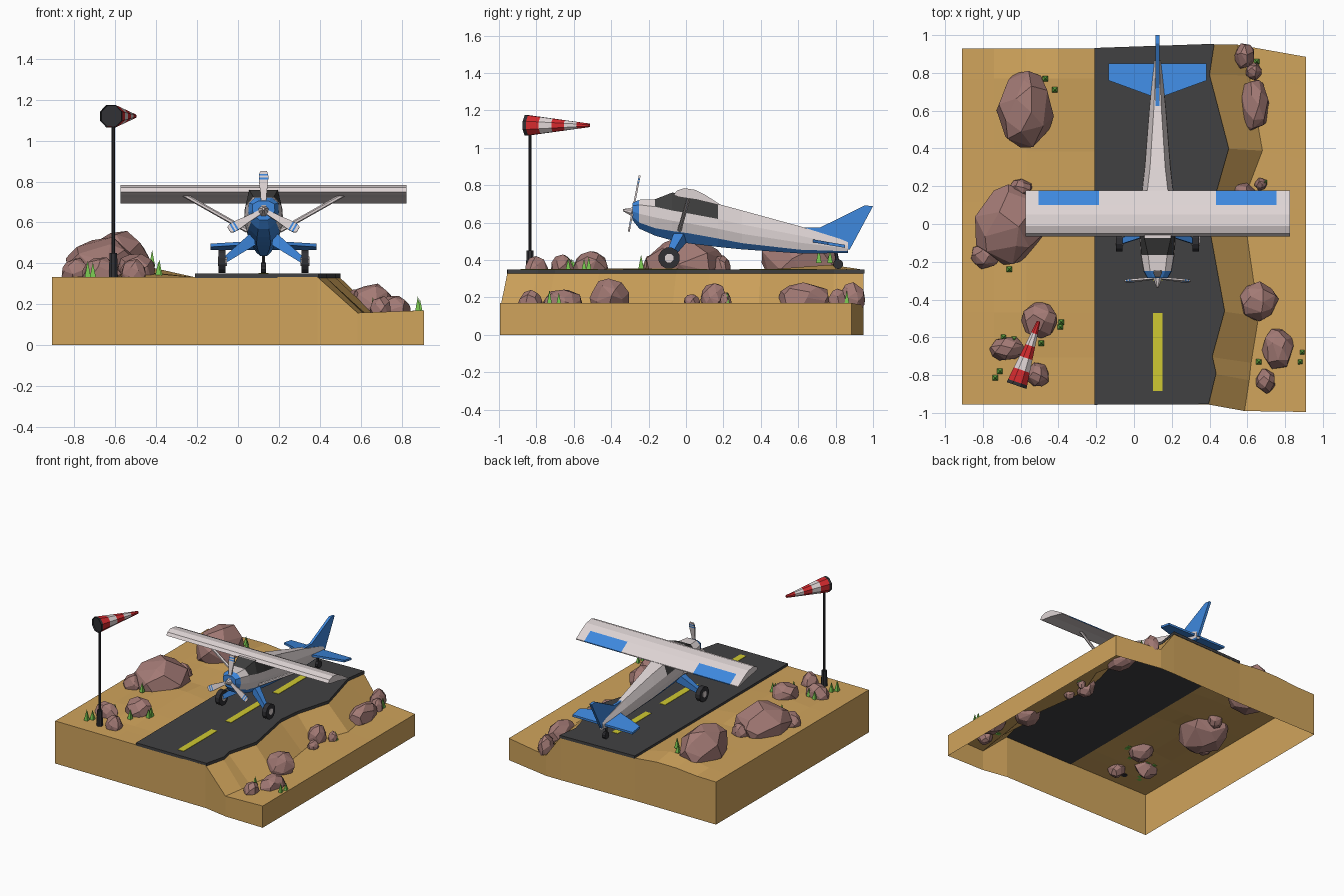
import bpy, bmesh, math, random
from mathutils import Vector, Matrix

if "Cube" in bpy.data.objects:
    bpy.data.objects.remove(bpy.data.objects["Cube"])

random.seed(4)


def material(name, r, g, b):
    m = bpy.data.materials.new(name)
    m.diffuse_color = [((c / 255 + .055) / 1.055) ** 2.4 for c in (r, g, b)] + [1]
    m.use_nodes = True
    m.node_tree.nodes["Principled BSDF"].inputs["Base Color"].default_value = m.diffuse_color
    return m


SAND = material("sand", 208, 164, 92)
ROCK = material("rock", 163, 122, 117)
ASPHALT = material("asphalt", 65, 65, 66)
YELLOW = material("yellow_paint", 208, 201, 50)
WHITE = material("white_paint", 222, 212, 212)
BLUE = material("blue_paint", 62, 136, 222)
RED = material("red_cloth", 212, 42, 46)
GRASS = material("grass_green", 118, 195, 78)
BLACK = material("dark_rubber", 48, 48, 52)
GLASS = material("dark_glass", 62, 62, 62)
CX = .125  # aircraft centreline


def make(name, verts, faces, mats, idx=None, fix=True):
    me = bpy.data.meshes.new(name)
    me.from_pydata([tuple(v) for v in verts], [], faces)
    for m in mats:
        me.materials.append(m)
    for p, i in zip(me.polygons, idx or []):
        p.material_index = i
    if fix:
        bm = bmesh.new()
        bm.from_mesh(me)
        bmesh.ops.recalc_face_normals(bm, faces=bm.faces)
        bm.to_mesh(me)
        bm.free()
    ob = bpy.data.objects.new(name, me)
    bpy.context.collection.objects.link(ob)
    return ob


def loft(name, rings, mats, rule=lambda i, j: 0, caps=(0, 0)):
    """Skin a list of rings; rule(span, side) gives the material."""
    n = len(rings[0])
    faces, idx = [], []
    for i in range(len(rings) - 1):
        for j in range(n):
            k = (j + 1) % n
            faces.append((i * n + j, i * n + k, i * n + n + k, i * n + n + j))
            idx.append(rule(i, j))
    if caps:
        last = (len(rings) - 1) * n
        faces += [tuple(range(n)), tuple(range(last, last + n))]
        idx += caps
    return make(name, [v for r in rings for v in r], faces, mats, idx)


def ring(c, axis, r, n):
    q = Vector(axis).to_track_quat('Z', 'Y')
    return [Vector(c) + q @ Vector((r * math.cos(math.tau * (k + .5) / n),
                                    r * math.sin(math.tau * (k + .5) / n), 0)) for k in range(n)]


def rod(name, a, b, r0, r1, mat, n=8):
    d = Vector(b) - Vector(a)
    return loft(name, [ring(a, d, r0, n), ring(b, d, r1, n)], [mat])


# Terrain: plateau, broken bank and lower shelf, open underneath
ROWS = [-.95, -.79, -.70, -.46, -.05, .13, .40, .79, .95]
EDGE = [.39, .43, .41, .475, .40, .42, .497, .395, .42]
FOOT = [.585, .61, .62, .66, .60, .575, .68, .61, .545]


def ground(x, y):
    hill = lambda a, b, h: h * math.exp(-((x - a) / .17) ** 2 - ((y - b) / .26) ** 2)
    return .332 + hill(-.5, -.25, .05) + hill(-.48, .68, .06)


cols = [-.91, -.74, -.57, -.40, -.21]
front = [-.955] * 6 + [-.99, -.995]
back = [.93] * 5 + [.95, .95, .885]
verts, faces = [], []
for r, y in enumerate(ROWS):
    t = (y + .95) / 1.9
    for c, x in enumerate(cols + [EDGE[r], FOOT[r], .91]):
        yy = front[c] + t * (back[c] - front[c])
        z = ground(x, yy) if c < 4 else (.332 if c < 6 else (.158 if c == 6 else .17))
        verts.append((x, yy, z))
faces = [(r * 8 + c, r * 8 + c + 1, r * 8 + c + 9, r * 8 + c + 8) for r in range(8) for c in range(7)]
rim = list(range(8)) + [r * 8 + 7 for r in range(1, 9)] + list(range(70, 63, -1)) + [r * 8 for r in range(7, 0, -1)]
base = len(verts)
verts += [(verts[v][0], verts[v][1], 0) for v in rim]
for k in range(len(rim)):
    n = (k + 1) % len(rim)
    faces.append((rim[k], rim[n], base + n, base + k))
make("terrain", verts, faces, [SAND])

# Runway slab with a broken right edge, and its painted dashes
outline = [(-.21, -.957), (-.21, .932)] + [(x + .005, y + (0 if abs(y) < .9 else .004 * y / abs(y)))
                                          for x, y in reversed(list(zip(EDGE, ROWS)))]
loft("runway", [[(x, y, z) for x, y in outline] for z in (.328, .35)], [ASPHALT])
for y in (-.885, -.30, .285):
    loft("runway_dash", [[(CX + a, y + b, z) for a, b in ((-.025, 0), (.025, 0), (.025, .415), (-.025, .415))]
                         for z in (.349, .353)], [YELLOW])


# Boulders: convex hulls of jittered ellipsoids
def rock(x, y, rx, ry, z, top):
    bm = bmesh.new()
    n = 30
    for k in range(n):
        h = 1 - 2 * (k + .5) / n
        a = k * 2.39996 + random.uniform(-.35, .35)
        s = math.sqrt(1 - h * h)
        j = random.uniform(.93, 1.06)
        bm.verts.new((x + rx * s * math.cos(a) * j, y + ry * s * math.sin(a) * j, z + (top - z) * h * j))
    res = bmesh.ops.convex_hull(bm, input=bm.verts)
    bmesh.ops.dissolve_limit(bm, angle_limit=.22, verts=bm.verts, edges=bm.edges)
    me = bpy.data.meshes.new("boulder")
    bm.to_mesh(me)
    bm.free()
    me.materials.append(ROCK)
    bpy.context.collection.objects.link(bpy.data.objects.new("boulder", me))


for r in [(-.58, .60, .155, .21, .39, .575), (-.66, -.01, .19, .22, .36, .53), (-.79, -.17, .075, .07, .35, .43),
          (-.60, .19, .065, .05, .35, .43), (-.50, -.51, .10, .10, .36, .45), (-.67, -.66, .10, .065, .34, .43),
          (-.51, -.80, .065, .065, .34, .42), (.655, -.41, .11, .105, .20, .30), (.765, -.66, .085, .11, .17, .245),
          (.70, -.83, .055, .065, .17, .24), (.64, .63, .08, .15, .19, .28), (.585, .89, .055, .07, .19, .28),
          (.635, .81, .045, .05, .17, .25), (.58, .15, .065, .075, .19, .275), (.67, .21, .035, .035, .17, .23),
          (.63, .03, .04, .045, .17, .22)]:
    rock(*r)

# Grass tufts
for x, y in [(-.47, .77), (-.42, .71), (-.66, -.24), (-.385, -.52), (-.39, -.545), (-.69, -.60), (-.635, -.61),
             (-.49, -.63), (-.735, -.815), (-.71, -.78), (.89, -.68), (.88, -.73), (.66, -.73), (.655, .81),
             (.65, .86), (.69, .22)]:
    z = ground(x, y) if x < 0 else .155
    rod("grass_blade", (x, y, z), (x, y, z + random.uniform(.06, .085)), .021, .001, GRASS, 4)

# Windsock
rod("windsock_pole", (-.61, -.834, .34), (-.61, -.834, 1.15), .01, .01, BLACK)
rod("windsock_pole_foot", (-.61, -.834, .33), (-.61, -.834, .45), .024, .02, BLACK)
A, B = Vector((-.622, -.855, 1.12)), Vector((-.505, -.515, 1.12))
stops = [0, .05, .24, .43, .62, .81, 1]
loft("windsock", [ring(A.lerp(B, t), B - A, .06 - .05 * t, 8) for t in stops], [BLACK, RED, WHITE],
     lambda i, j: 0 if i == 0 else 2 - i % 2, caps=None)
rod("windsock_inside", A.lerp(B, .03), A.lerp(B, .05), .056, .056, BLACK)

# Fuselage: y, half width, bottom, belly line, waist, top, top half width
STATIONS = [(-.285, .055, .612, .63, .69, .705, .025), (-.25, .075, .568, .60, .695, .722, .04),
            (-.165, .09, .53, .57, .685, .725, .05), (-.075, .096, .505, .555, .665, .76, .07),
            (.02, .096, .488, .542, .648, .755, .07), (.17, .085, .47, .515, .62, .70, .055),
            (.30, .07, .457, .49, .59, .665, .04), (.61, .045, .435, .455, .53, .58, .02),
            (.866, .018, .437, .447, .475, .50, .008)]
rings = []
for y, w, bot, belly, waist, top, tw in STATIONS:
    half = [(w * .35, bot), (w * .82, belly), (w, belly * .5 + waist * .5), (w * .96, waist), (tw, top)]
    rings.append([(CX + a, y, z) for a, z in half] + [(CX - a, y, z) for a, z in reversed(half)])


def paint(i, j):
    if i == 0 or j in (0, 8, 9):
        return 1
    if 2 <= i <= 4 and j in (3, 5) or i == 2 and j == 4:
        return 2
    return 0


loft("fuselage", rings, [WHITE, BLUE, GLASS], paint, (1, 0))

# Wing with blue ailerons
AIRFOIL = [(-.065, .748), (-.05, .77), (-.01, .784), (.05, .775), (.10, .75), (.178, .70), (.178, .693),
           (.06, .722), (-.04, .737)]
loft("wing", [[(CX + x, y, z) for y, z in AIRFOIL] for x in (-.70, -.63, -.31, .31, .63, .70)], [WHITE, BLUE],
     lambda i, j: 1 if i in (1, 3) and j in (4, 5) else 0)

# Tail surfaces
PLAN = [(-.26, .76), (0, .665), (.26, .76), (.26, .85), (-.26, .85)]
loft("tailplane", [[(CX + x, y, .49 - .17 * (y - .75) + d) for x, y in PLAN] for d in (-.008, .008)], [BLUE])
FIN = [(.56, .575), (.72, .575), (.955, .692), (1.0, .688), (.875, .455), (.72, .48)]
loft("fin", [[(CX + d, y, z) for y, z in FIN] for d in (-.01, .01)], [BLUE])

# Wheels, legs and wing struts on both sides
for s in (-1, 1):
    X = lambda d: CX + s * d
    rod("main_wheel", (X(.185), -.09, .41), (X(.22), -.09, .41), .058, .058, BLACK, 12)
    rod("wheel_hub", (X(.18), -.09, .41), (X(.224), -.09, .41), .025, .025, WHITE, 8)
    loft("landing_leg", [[(X(.05), -.06, .56), (X(.05), 0, .56), (X(.04), 0, .49), (X(.04), -.06, .49)],
                         [(X(.19), -.105, .435), (X(.19), -.075, .435), (X(.18), -.075, .405),
                          (X(.18), -.105, .405)]], [BLUE])
    rod("wing_strut", (X(.08), -.035, .56), (X(.39), .015, .735), .011, .011, WHITE, 6)
rod("tail_wheel", (CX - .012, .813, .378), (CX + .012, .813, .378), .027, .027, BLACK, 10)
rod("tail_wheel_strut", (CX, .813, .38), (CX, .80, .445), .009, .009, BLACK, 6)

# Spinner and three striped propeller blades, leaning with the nose
rod("spinner", (CX, -.27, .655), (CX, -.337, .667), .032, .006, WHITE)
BLADE = [(.01, .01), (.09, .016), (.14, .022), (.153, .023), (.162, .023), (.171, .023), (.180, .022), (.195, .015)]
for k in range(3):
    m = (Matrix.Translation((CX, -.285, .66)) @ Matrix.Rotation(math.radians(-11), 4, 'X')
         @ Matrix.Rotation(k * math.tau / 3, 4, 'Y'))
    loft("propeller_blade", [[m @ Vector((a * w, b * .005, r)) for a, b in ((-1, -1), (1, -1), (1, 1), (-1, 1))]
                             for r, w in BLADE], [WHITE, BLUE], lambda i, j: 1 if i in (3, 5) else 0)
